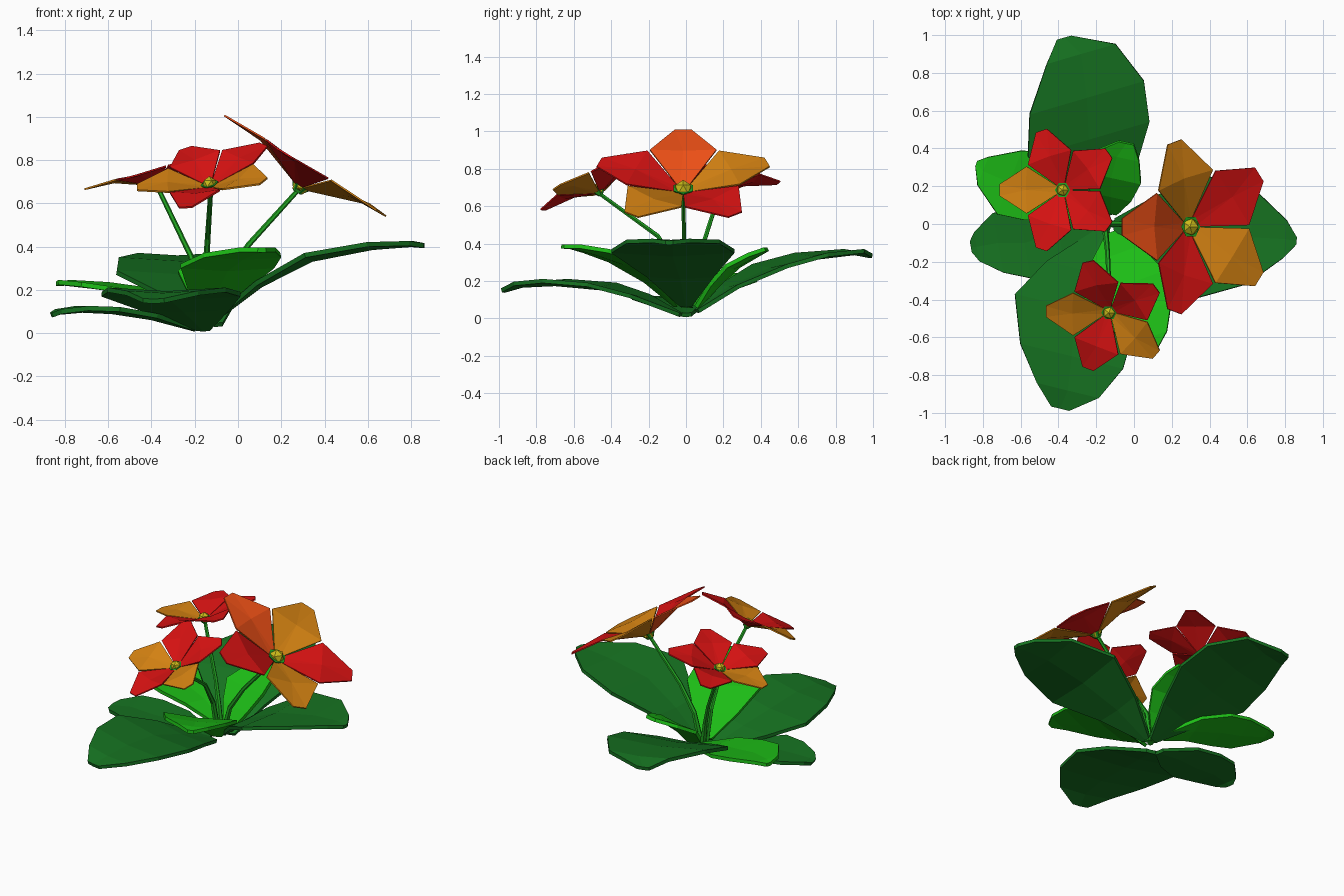
import bpy, bmesh, math
from mathutils import Vector

if "Cube" in bpy.data.objects:
    bpy.data.objects.remove(bpy.data.objects["Cube"])


def material(name, rgb):
    m = bpy.data.materials.new(name)
    m.diffuse_color = (*rgb, 1)
    m.use_nodes = True
    m.node_tree.nodes["Principled BSDF"].inputs["Base Color"].default_value = m.diffuse_color
    return m


DARK = material("dark_leaf_green", (0.008, 0.17, 0.015))
LIGHT = material("light_leaf_green", (0.012, 0.5, 0.008))
STEM = material("stem_green", (0.015, 0.38, 0.015))
RED = material("petal_red", (0.68, 0.006, 0.006))
AMBER = material("petal_amber", (0.65, 0.22, 0.006))
ORANGE = material("petal_orange", (0.85, 0.08, 0.008))
YELLOW = material("centre_yellow", (0.6, 0.5, 0.01))


def make_object(name, verts, faces, mats, face_mats=None, thickness=0):
    me = bpy.data.meshes.new(name)
    me.from_pydata([tuple(v) for v in verts], [], faces)
    bm = bmesh.new()
    bm.from_mesh(me)
    bmesh.ops.recalc_face_normals(bm, faces=bm.faces)
    bm.to_mesh(me)
    bm.free()
    for m in mats:
        me.materials.append(m)
    if face_mats:
        for p, i in zip(me.polygons, face_mats):
            p.material_index = i
    ob = bpy.data.objects.new(name, me)
    bpy.context.collection.objects.link(ob)
    if thickness:
        s = ob.modifiers.new("thickness", 'SOLIDIFY')
        s.thickness = thickness
        s.offset = 0
    return ob


def leaf(name, mat, stations):
    """stations: midrib x, y, z and half width; the midrib is slightly sunken"""
    a, b = Vector(stations[0][:3]), Vector(stations[-1][:3])
    d = b - a
    side = Vector((d.y, -d.x, 0)).normalized()
    verts, faces = [], []
    for x, y, z, w in stations:
        c = Vector((x, y, z))
        verts += [c - side * w, c - Vector((0, 0, 0.06 * w)), c + side * w]
    for i in range(len(stations) - 1):
        k = 3 * i
        for j in (k, k + 1):
            faces.append((j, j + 1, j + 4, j + 3))
    make_object(name, verts, faces, [mat], thickness=0.022)


def tube(name, mat, path, radii, sides=6):
    pts = [Vector(p) for p in path]
    verts, faces = [], []
    for i, p in enumerate(pts):
        t = (pts[min(i + 1, len(pts) - 1)] - pts[max(i - 1, 0)]).normalized()
        e1 = Vector((0, 1, 0)).cross(t)
        e1.normalize()
        e2 = t.cross(e1)
        for k in range(sides):
            g = 2 * math.pi * k / sides
            verts.append(p + (e1 * math.cos(g) + e2 * math.sin(g)) * radii[i])
    for i in range(len(pts) - 1):
        for k in range(sides):
            n = (k + 1) % sides
            faces.append((i * sides + k, i * sides + n, (i + 1) * sides + n, (i + 1) * sides + k))
    faces.append(tuple(range(sides)))
    faces.append(tuple((len(pts) - 1) * sides + k for k in range(sides)))
    make_object(name, verts, faces, [mat])


def flower(name, centre, normal, size, colours, stem):
    c, n = Vector(centre), Vector(normal).normalized()
    u = Vector((-1, 0, 0))
    u = (u - n * u.dot(n)).normalized()
    v = n.cross(u)
    mats = [RED, AMBER, ORANGE]
    # petal outline: outward, sideways, height; last point is the middle
    outline = [(0.03, -0.02, 0), (0.26, -0.178, 0.097), (0.472, -0.045, 0.09),
               (0.472, 0.045, 0.09), (0.26, 0.178, 0.097), (0.03, 0.02, 0), (0.27, 0, 0.083)]
    verts, faces, fm = [], [], []
    for i, col in enumerate(colours):
        g = i * 2 * math.pi / 5
        r = u * math.cos(g) + v * math.sin(g)
        s = n.cross(r)
        k = len(verts)
        verts += [c + (r * a + s * b + n * h) * size for a, b, h in outline]
        for j in range(6):
            faces.append((k + j, k + (j + 1) % 6, k + 6))
            fm.append(mats.index(col))
    make_object(name + "_petals", verts, faces, mats, fm, thickness=0.008)

    # yellow centre
    bm = bmesh.new()
    bmesh.ops.create_icosphere(bm, subdivisions=1, radius=0.05 * size)
    me = bpy.data.meshes.new(name + "_centre")
    bm.to_mesh(me)
    bm.free()
    me.materials.append(YELLOW)
    ob = bpy.data.objects.new(name + "_centre", me)
    ob.location = c + n * 0.012
    bpy.context.collection.objects.link(ob)

    # stem and the small green cup under the petals
    tube(name + "_stem", STEM, stem + [c - n * 0.02], [0.02, 0.016, 0.013, 0.011])
    tube(name + "_cup", STEM, [c - n * 0.035 * size, c + n * 0.02 * size], [0.02 * size, 0.06 * size])


# large dark leaves
leaf("back_leaf", DARK, [(-.1, .06, .04, .03), (-.17, .23, .17, .18), (-.24, .45, .28, .335),
                         (-.25, .67, .34, .315), (-.28, .9, .36, .19), (-.37, .985, .335, .04)])
leaf("front_leaf", DARK, [(-.16, -.03, .02, .03), (-.25, -.25, .12, .22), (-.31, -.45, .18, .33),
                          (-.33, -.7, .2, .28), (-.35, -.88, .185, .17), (-.39, -.975, .15, .05)])
leaf("right_leaf", DARK, [(-.1, 0, .07, .03), (.1, -.03, .23, .18), (.34, -.07, .36, .33),
                          (.62, -.07, .41, .25), (.8, -.08, .415, .1), (.86, -.09, .405, .02)])
leaf("left_leaf", DARK, [(-.2, 0, .02, .03), (-.4, -.05, .08, .15), (-.58, -.1, .11, .19),
                         (-.72, -.1, .115, .16), (-.83, -.12, .1, .08), (-.86, -.12, .085, .03)])

# small bright leaves
leaf("left_small_leaf", LIGHT, [(-.15, .06, .08, .03), (-.35, .15, .17, .14), (-.52, .2, .205, .19),
                                (-.66, .22, .225, .18), (-.8, .28, .235, .08), (-.835, .32, .23, .015)])
leaf("back_small_leaf", LIGHT, [(-.12, .06, .06, .03), (-.12, .15, .18, .11), (-.12, .25, .28, .16),
                                (-.09, .36, .34, .12), (-.04, .43, .37, .04)])
leaf("front_small_leaf", LIGHT, [(-.12, -.05, .07, .03), (-.1, -.17, .2, .14), (-.05, -.33, .31, .23),
                                 (.02, -.48, .36, .19), (.09, -.6, .385, .09), (.11, -.66, .385, .02)])

# three flowers; colours run anticlockwise from the left petal
flower("right_flower", (.29, -.015, .68), (.53, 0, .85), 1.0, [ORANGE, RED, AMBER, RED, AMBER],
       [(-.11, 0, .06), (-.06, 0, .25), (.05, -.01, .41)])
flower("back_flower", (-.375, .18, .69), (-.26, 0, .965), .7, [AMBER, RED, RED, RED, RED],
       [(-.14, .02, .06), (-.17, .04, .22), (-.22, .08, .36)])
flower("front_flower", (-.13, -.465, .68), (-.209, -.423, .882), .7, [AMBER, RED, AMBER, RED, RED],
       [(-.14, -.01, .06), (-.15, -.05, .28), (-.14, -.15, .44)])
